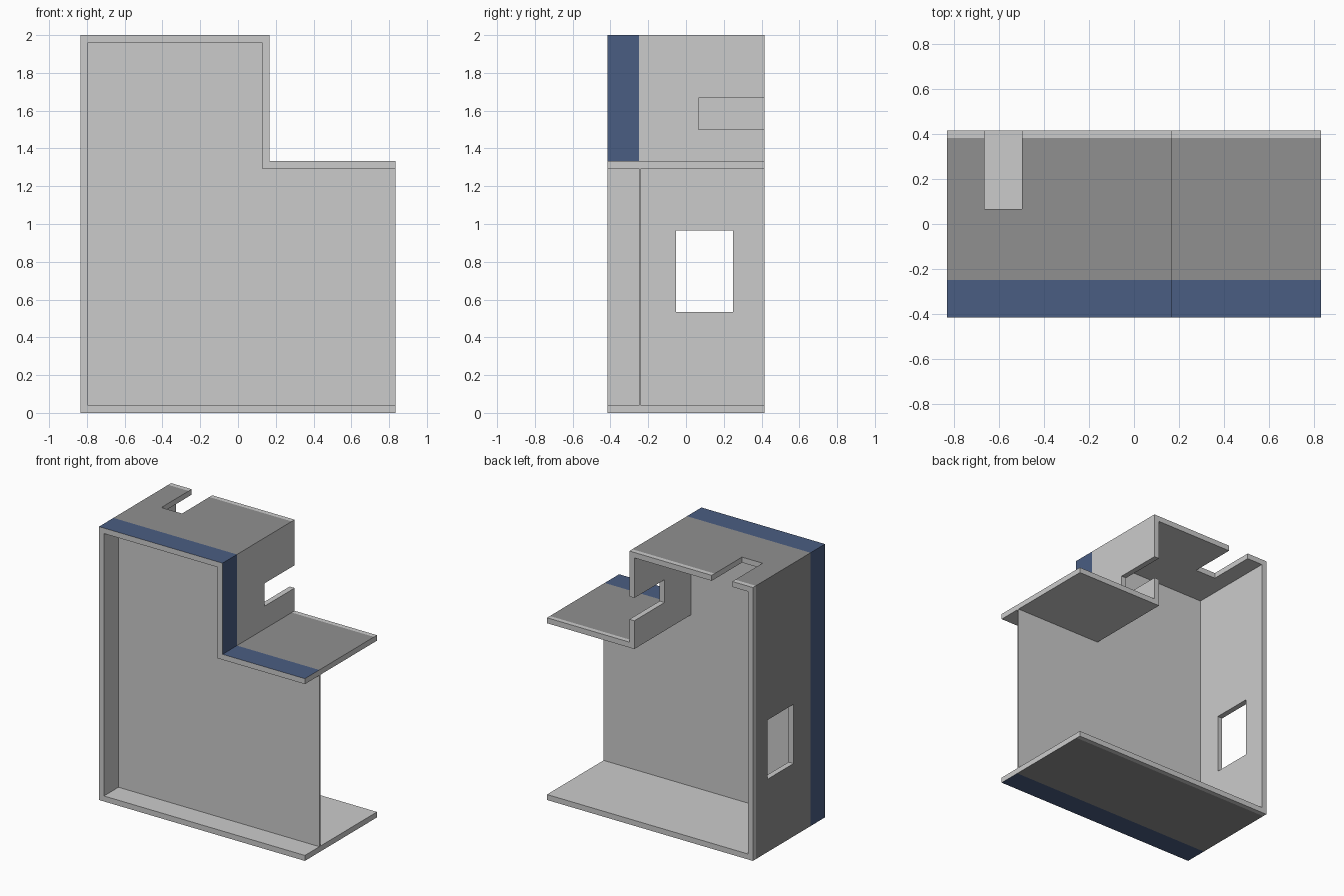
import bpy, bmesh

if "Cube" in bpy.data.objects:
    bpy.data.objects.remove(bpy.data.objects["Cube"])

D = 0.4167    # half depth
W = 0.8333    # half width
T = 0.04      # wall thickness


def material(name, rgb):
    m = bpy.data.materials.new(name)
    m.diffuse_color = (*rgb, 1)
    m.use_nodes = True
    m.node_tree.nodes["Principled BSDF"].inputs["Base Color"].default_value = m.diffuse_color
    return m


def make_object(name, bm):
    bmesh.ops.recalc_face_normals(bm, faces=bm.faces)
    me = bpy.data.meshes.new(name)
    bm.to_mesh(me)
    bm.free()
    ob = bpy.data.objects.new(name, me)
    bpy.context.collection.objects.link(ob)
    return ob


def extrude_profile(name, pts, ys, paint=None):
    """Sweep an x-z outline through a list of y stations; paint maps (edge, band) to a slot."""
    bm = bmesh.new()
    rings = [[bm.verts.new((x, y, z)) for x, z in pts] for y in ys]
    n = len(pts)
    for b in range(len(ys) - 1):
        for i in range(n):
            j = (i + 1) % n
            f = bm.faces.new((rings[b][i], rings[b][j], rings[b + 1][j], rings[b + 1][i]))
            f.material_index = paint(i, b) if paint else 0
    bm.faces.new(rings[0])
    bm.faces.new(rings[-1][::-1])
    return make_object(name, bm)


def cut_box(target, x, y, z):
    """Cut a box-shaped opening through the target."""
    box = extrude_profile("cutter", [(x[0], z[0]), (x[1], z[0]), (x[1], z[1]), (x[0], z[1])], y)
    box.hide_render = True
    mod = target.modifiers.new("opening", 'BOOLEAN')
    mod.operation = 'DIFFERENCE'
    mod.solver = 'EXACT'
    mod.object = box
    bpy.context.view_layer.objects.active = target
    bpy.ops.object.modifier_apply(modifier=mod.name)
    bpy.data.objects.remove(box, do_unlink=True)


# Stepped casing, open at front, back and right end
outer = [(W, 0), (-W, 0), (-W, 2), (0.1667, 2), (0.1667, 1.3333), (W, 1.3333)]
inner = [(W, 1.3333 - T), (0.1667 - T, 1.3333 - T), (0.1667 - T, 2 - T),
         (-W + T, 2 - T), (-W + T, T), (W, T)]


def casing_paint(edge, band):
    if edge > 4:                      # inside and end faces
        return 0
    if band == 0:                     # blue front band
        return 1
    return 2 if band == 1 and edge != 3 else 0


casing = extrude_profile("casing", outer + inner, [-D, -0.25, 0.383, D], casing_paint)
for m in (material("plain_grey", (0.8, 0.8, 0.8)),
          material("blue_band", (0.068, 0.11, 0.225)),
          material("dark_grey", (0.28, 0.28, 0.28))):
    casing.data.materials.append(m)

# Openings: left window, top slot, step wall slot
cut_box(casing, (-W - 0.1, -W + 0.1), (-0.053, 0.25), (0.533, 0.966))
cut_box(casing, (-0.6667, -0.5), (0.0667, 0.6), (1.9, 2.1))
cut_box(casing, (0.08, 0.25), (0.0667, 0.6), (1.5, 1.6667))

# Thin inner partition filling the casing behind the front band
extrude_profile("partition", inner, [-0.249, -0.237])
